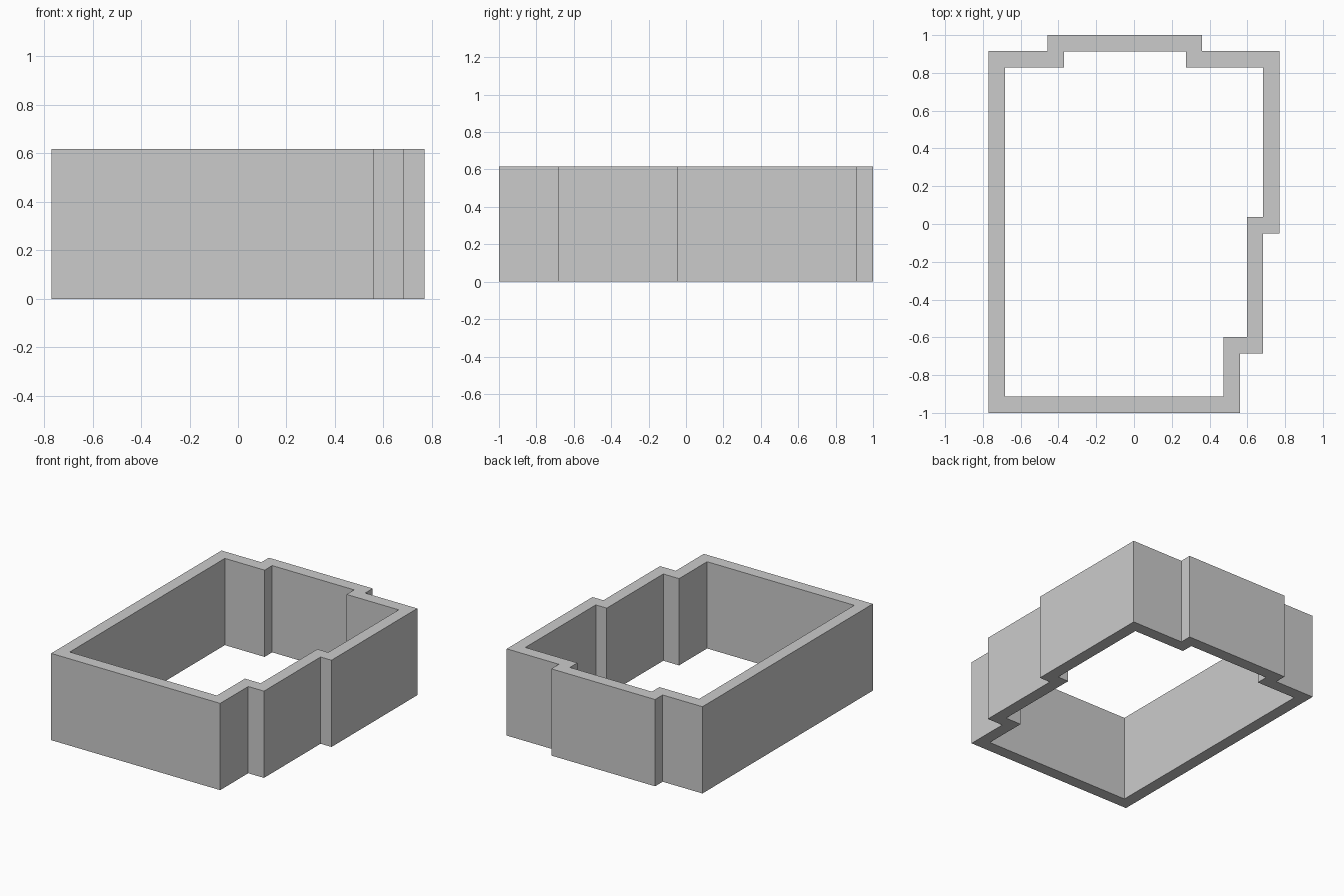
import bpy, bmesh
from mathutils import Vector

if "Cube" in bpy.data.objects:
    bpy.data.objects.remove(bpy.data.objects["Cube"])

HEIGHT = 0.617
WALL = 0.086

# Outer footprint, counter-clockwise from the front left corner
outline = [Vector(p) for p in (
    (-0.77, -1.0), (0.56, -1.0), (0.56, -0.685), (0.684, -0.685),
    (0.684, -0.049), (0.77, -0.049), (0.77, 0.915), (0.36, 0.915),
    (0.36, 1.0), (-0.457, 1.0), (-0.457, 0.915), (-0.77, 0.915))]


def inset(points, distance):
    """Move every right-angled corner inward along both adjoining wall normals."""
    result = []
    for i, p in enumerate(points):
        a = (p - points[i - 1]).normalized()
        b = (points[(i + 1) % len(points)] - p).normalized()
        result.append(p + distance * Vector((-a.y - b.y, a.x + b.x)))
    return result


# Stepped perimeter wall, open above and below
bm = bmesh.new()


def ring(points, z):
    return [bm.verts.new((p.x, p.y, z)) for p in points]


inner = inset(outline, WALL)
loops = [ring(outline, 0), ring(outline, HEIGHT),
         ring(inner, HEIGHT), ring(inner, 0)]
n = len(outline)
for k in range(4):
    lower, upper = loops[k], loops[(k + 1) % 4]
    for i in range(n):
        j = (i + 1) % n
        bm.faces.new((lower[i], lower[j], upper[j], upper[i]))

mesh = bpy.data.meshes.new("perimeter_wall")
bm.to_mesh(mesh)
bm.free()
wall = bpy.data.objects.new("perimeter_wall", mesh)
bpy.context.collection.objects.link(wall)
